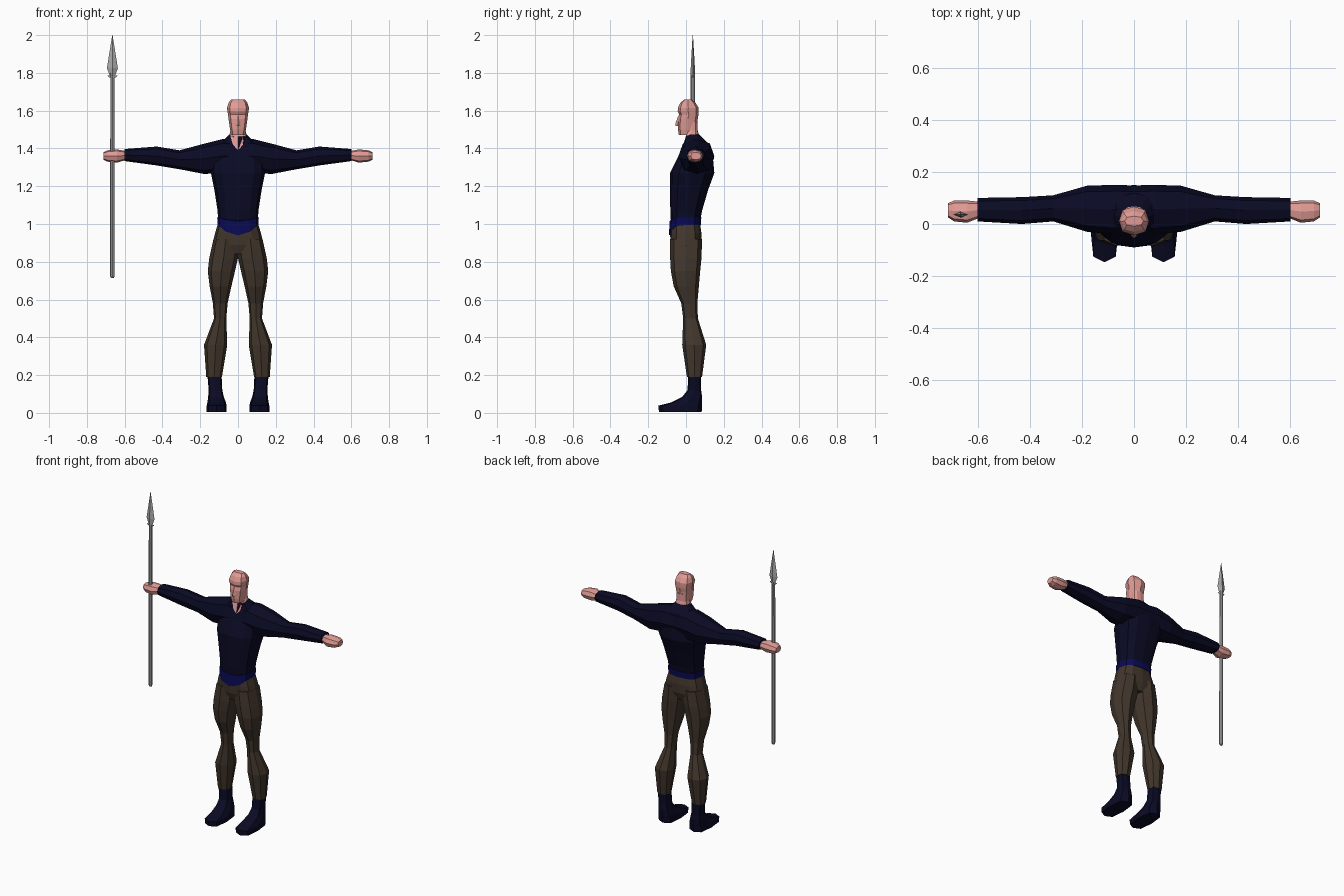
import bpy
import bmesh
from math import sin, cos, pi, copysign

default_cube = bpy.data.objects.get("Cube")
if default_cube:
    bpy.data.objects.remove(default_cube, do_unlink=True)


def make_material(name, red, green, blue, roughness=0.8):
    material = bpy.data.materials.new(name)
    material.use_nodes = True
    color = (red, green, blue, 1)
    material.diffuse_color = color
    shader = material.node_tree.nodes["Principled BSDF"]
    shader.inputs["Base Color"].default_value = color
    shader.inputs["Roughness"].default_value = roughness
    return material


skin = make_material("skin", .75, .33, .3)
navy = make_material("navy cloth", .003, .003, .018)
sash_blue = make_material("sash blue", .003, .003, .09)
brown = make_material("brown cloth", .054, .037, .025)
steel = make_material("steel grey", .4, .4, .4)


def rounded(value, squareness):
    """Push a sine or cosine outward, so that a ring becomes boxier."""
    if abs(value) < .001:
        return 0
    return copysign(abs(value) ** squareness, value)


def loft(name, material, rings, axis="z", sides=8, squareness=.75, mirror=False):
    """Skin a row of rings: position, low and high of both cross axes, front dip."""
    mesh = bpy.data.meshes.new(name)
    bm = bmesh.new()
    loops = []
    for position, low_a, high_a, low_b, high_b, *dip in rings:
        loop = []
        for step in range(sides):
            angle = 2 * pi * step / sides
            across = rounded(cos(angle), squareness)
            along = rounded(sin(angle), squareness)
            a = (low_a + high_a + across * (high_a - low_a)) / 2
            b = (low_b + high_b + along * (high_b - low_b)) / 2
            drop = dip[0] * max(0, -sin(angle)) ** 3 if dip else 0
            point = (a, b, position - drop) if axis == "z" else (position, a, b)
            loop.append(bm.verts.new(point))
        loops.append(loop)
    for lower, upper in zip(loops, loops[1:]):
        for i in range(sides):
            j = (i + 1) % sides
            bm.faces.new((lower[i], lower[j], upper[j], upper[i]))
    bm.faces.new(loops[0])
    bm.faces.new(loops[-1])
    bmesh.ops.recalc_face_normals(bm, faces=bm.faces)
    bm.to_mesh(mesh)
    bm.free()
    mesh.materials.append(material)
    part = bpy.data.objects.new(name, mesh)
    bpy.context.collection.objects.link(part)
    if mirror:
        part.modifiers.new("mirror to other side", "MIRROR")
    return part


def centred(position, half_width, front, back, dip=0):
    """A ring that is symmetric about the middle of the body."""
    return position, -half_width, half_width, front, back, dip


# Shirt body, ending in a V-shaped collar
collar = centred(1.475, .045, -.018, .068, .085)
loft("shirt_body", navy, [
    centred(1.01, .105, -.08, .073),
    centred(1.07, .108, -.083, .085),
    centred(1.18, .125, -.085, .117),
    centred(1.27, .143, -.085, .15),
    centred(1.36, .14, -.05, .142, .02),
    centred(1.43, .09, -.032, .115, .06),
    collar], sides=12)

# Sleeves, with the shoulder girdle inside the shirt
loft("sleeves", navy, [
    (0, -.03, .148, 1.28, 1.44),
    (.08, -.04, .15, 1.27, 1.45),
    (.18, -.03, .147, 1.265, 1.425),
    (.31, .01, .11, 1.29, 1.39),
    (.43, 0, .103, 1.31, 1.41),
    (.6, .01, .1, 1.333, 1.397)], axis="x", squareness=.85, mirror=True)

# Hands as closed fists
loft("hands", skin, [
    (.59, .025, .085, 1.34, 1.385),
    (.64, .005, .09, 1.325, 1.395),
    (.69, .01, .09, 1.33, 1.39),
    (.713, .025, .08, 1.34, 1.38)], axis="x", squareness=.8, mirror=True)

# Neck grows out of the collar and fills its V
loft("neck", skin, [
    collar,
    centred(1.495, .04, .002, .062, .02),
    centred(1.54, .04, .002, .062)], sides=12)

# Head, with the eye line set back under the brow
loft("head", skin, [
    centred(1.472, .035, -.038, .045),
    centred(1.5, .042, -.043, .058),
    centred(1.555, .05, -.043, .062),
    centred(1.58, .053, -.036, .066),
    centred(1.595, .056, -.044, .067),
    centred(1.615, .058, -.043, .067),
    centred(1.642, .05, -.03, .05),
    centred(1.66, .036, -.008, .03)], squareness=.8)

loft("nose", skin, [
    centred(1.52, .013, -.056, -.03),
    centred(1.53, .011, -.057, -.03),
    centred(1.575, .004, -.04, -.03)], sides=4, squareness=1)

# Sash with a point at the front
loft("sash", sash_blue, [
    centred(.995, .109, -.09, .079, .055),
    centred(1.035, .11, -.087, .081, .02)], sides=12)

# Trousers: one hip piece and a mirrored pair of legs
loft("trouser_hips", brown, [
    centred(.84, .145, -.06, .06),
    centred(.89, .137, -.08, .08),
    centred(.95, .122, -.085, .082),
    centred(1.01, .104, -.083, .073)], sides=12)

loft("trouser_legs", brown, [
    (.19, .085, .168, .005, .085),
    (.36, .057, .18, -.02, .107),
    (.5, .062, .127, -.015, .063),
    (.58, .055, .133, -.025, .06),
    (.67, .035, .15, -.065, .068),
    (.75, .016, .16, -.08, .075),
    (.82, 0, .152, -.084, .082),
    (.92, 0, .13, -.084, .085)], squareness=.85, mirror=True)

# Boots with long, low toes
loft("boots", navy, [
    (.005, .06, .166, -.143, .083),
    (.038, .06, .166, -.147, .085),
    (.055, .064, .162, -.08, .085),
    (.085, .075, .158, -.02, .085),
    (.12, .083, .155, .008, .08),
    (.2, .087, .162, .012, .08)], squareness=.6, mirror=True)

# Spear held upright in the right hand
spear_x, spear_y = -.665, .036


def spear_ring(height, half_width, half_depth):
    return (height, spear_x - half_width, spear_x + half_width,
            spear_y - half_depth, spear_y + half_depth)


loft("spear_shaft", steel, [
    spear_ring(.715, .008, .008),
    spear_ring(.725, .012, .012),
    spear_ring(1.8, .011, .011)], squareness=1)
loft("spear_lugs", steel, [
    spear_ring(1.776, .018, .008),
    spear_ring(1.786, .027, .008)], sides=4, squareness=1)
loft("spear_blade", steel, [
    spear_ring(1.78, .012, .013),
    spear_ring(1.825, .029, .011),
    spear_ring(1.85, .025, .01),
    spear_ring(2, .001, .001)], sides=4, squareness=1)
